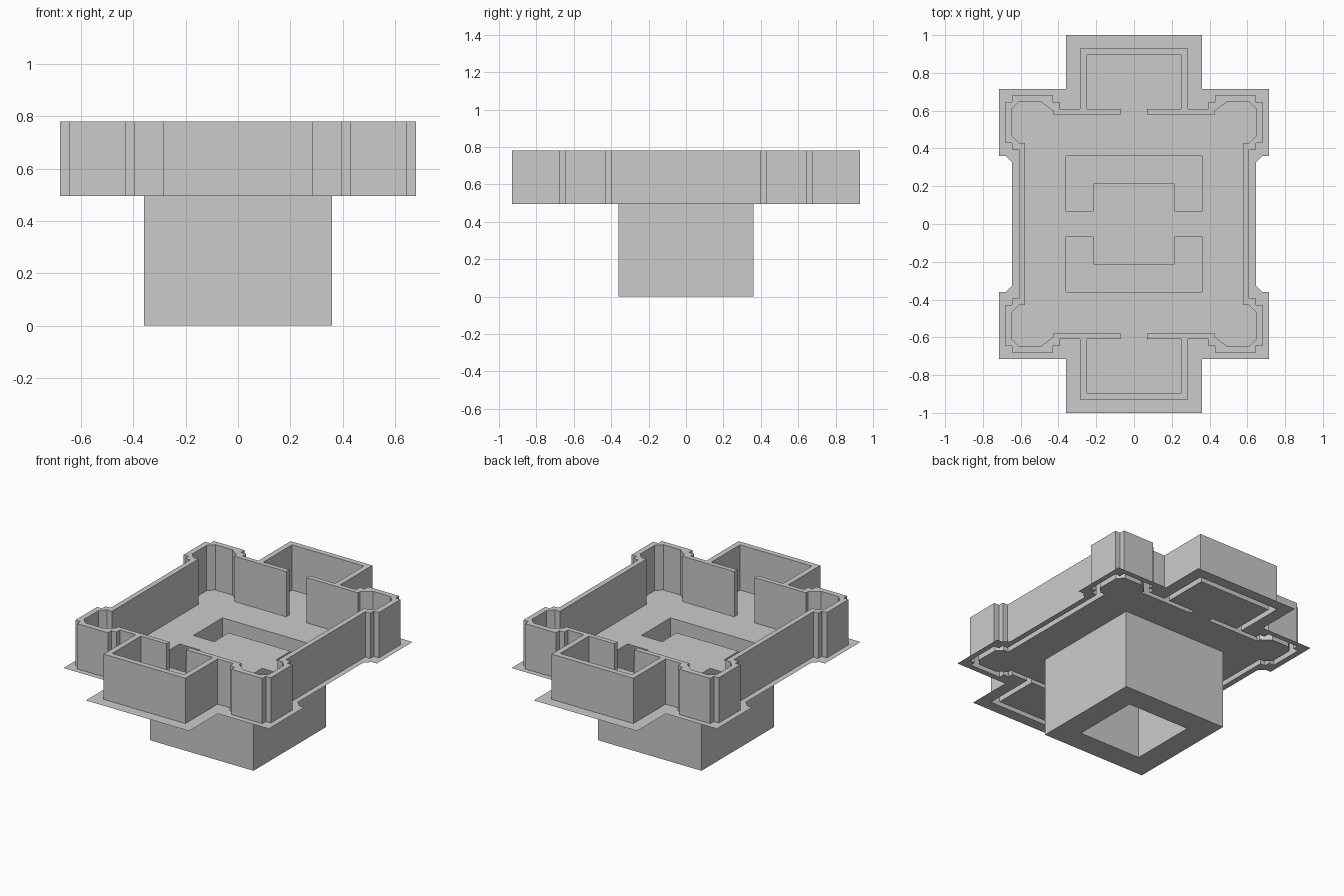
import bpy, bmesh

if "Cube" in bpy.data.objects:
    bpy.data.objects.remove(bpy.data.objects["Cube"])

FLOOR_Z, TOP_Z = 0.495, 0.78


def four_way(q):
    """Mirror a quarter outline (from y axis round to x axis) into a full loop."""
    return (q + [(x, -y) for x, y in reversed(q)]
            + [(-x, -y) for x, y in q] + [(-x, y) for x, y in reversed(q)])


def square(r):
    return four_way([(r, r)])


def add_flat(bm, loops, z, up=True):
    """Flat sheet: first loop is the border, the others are openings."""
    edges = []
    for loop in loops:
        vs = [bm.verts.new((x, y, z)) for x, y in loop]
        edges += [bm.edges.new((vs[i - 1], vs[i])) for i in range(len(vs))]
    res = bmesh.ops.triangle_fill(bm, use_beauty=True, use_dissolve=False,
                                  edges=edges, normal=(0, 0, 1))
    faces = [g for g in res["geom"] if isinstance(g, bmesh.types.BMFace)]
    for f in faces:
        f.normal_update()
        if (f.normal.z > 0) != up:
            f.normal_flip()


def add_sides(bm, loop, z0, z1, outward=True):
    """Vertical faces along a clockwise loop."""
    lo = [bm.verts.new((x, y, z0)) for x, y in loop]
    hi = [bm.verts.new((x, y, z1)) for x, y in loop]
    for i in range(len(loop)):
        quad = [lo[i - 1], hi[i - 1], hi[i], lo[i]]
        bm.faces.new(quad if outward else quad[::-1])


def finish(bm, name):
    bmesh.ops.remove_doubles(bm, verts=bm.verts, dist=1e-4)
    me = bpy.data.meshes.new(name)
    bm.to_mesh(me)
    bm.free()
    ob = bpy.data.objects.new(name, me)
    bpy.context.collection.objects.link(ob)


# Outlines
slab = four_way([(.36, 1), (.36, .715), (.715, .715), (.715, .36),
                 (.68, .36), (.645, .325)])
wall_outer = four_way([(.285, .93), (.285, .61), (.395, .61), (.395, .645),
                       (.43, .645), (.43, .68), (.645, .68), (.645, .645),
                       (.68, .645), (.68, .43), (.645, .43), (.645, .395),
                       (.61, .395)])
wall_inner = four_way([(.25, .895), (.25, .61), (.07, .61), (.07, .58),
                       (.43, .58), (.43, .60), (.49, .645), (.61, .645),
                       (.645, .61), (.645, .465), (.61, .43), (.577, .43)])
half_u = [(.36, .36), (.36, .07), (.215, .07), (.215, .215)]
well_back = half_u + [(-x, y) for x, y in reversed(half_u)]
well_front = [(x, -y) for x, y in well_back]

# Thin floor: outer ledge and inner floor with two U-shaped wells
bm = bmesh.new()
add_flat(bm, [slab, wall_outer], FLOOR_Z)
add_flat(bm, [wall_inner, well_back, well_front], FLOOR_Z)
finish(bm, "floor")

# Walls, open underneath
bm = bmesh.new()
add_flat(bm, [wall_outer, wall_inner], TOP_Z)
add_sides(bm, wall_outer, FLOOR_Z, TOP_Z)
add_sides(bm, wall_inner, FLOOR_Z, TOP_Z, outward=False)
finish(bm, "walls")

# Base block: outer sides, bottom ring, inner square shaft
bm = bmesh.new()
add_flat(bm, [square(.36), square(.215)], 0, up=False)
add_sides(bm, square(.36), 0, FLOOR_Z)
add_sides(bm, square(.215), 0, FLOOR_Z, outward=False)
finish(bm, "base_block")
